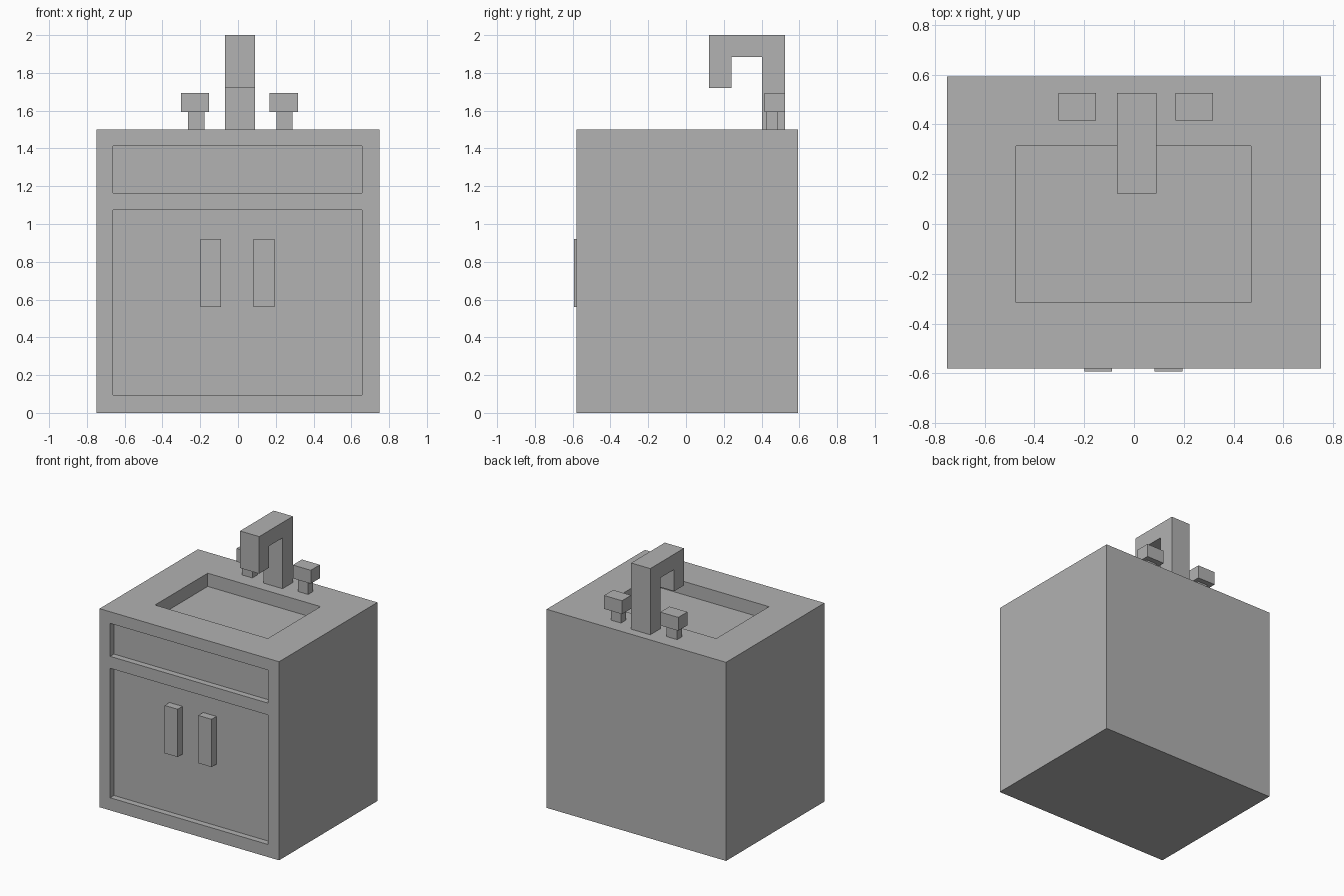
import bpy
import bmesh

if "Cube" in bpy.data.objects:
    bpy.data.objects.remove(bpy.data.objects["Cube"])

grey = bpy.data.materials.new("grey")
grey.diffuse_color = (0.445, 0.445, 0.445, 1)
grey.use_nodes = True
grey.node_tree.nodes["Principled BSDF"].inputs["Base Color"].default_value = grey.diffuse_color


def add_mesh(name, bm):
    mesh = bpy.data.meshes.new(name)
    bmesh.ops.recalc_face_normals(bm, faces=bm.faces)
    bm.to_mesh(mesh)
    bm.free()
    mesh.materials.append(grey)
    obj = bpy.data.objects.new(name, mesh)
    bpy.context.collection.objects.link(obj)
    return obj


def box(name, x, y, z):
    """Box spanning the given (low, high) ranges."""
    bm = bmesh.new()
    bmesh.ops.create_cube(bm, size=1)
    for v in bm.verts:
        v.co = [r[0] if c < 0 else r[1] for c, r in zip(v.co, (x, y, z))]
    return add_mesh(name, bm)


def cut(target, cutter):
    """Subtract the cutter from the target and discard it."""
    mod = target.modifiers.new("recess", 'BOOLEAN')
    mod.operation, mod.solver, mod.object = 'DIFFERENCE', 'EXACT', cutter
    bpy.context.view_layer.objects.active = target
    bpy.ops.object.modifier_apply(modifier=mod.name)
    bpy.data.objects.remove(cutter)


FRONT, BACK, TOP = -0.581, 0.593, 1.5
PANEL = FRONT + 0.046  # depth of the recessed front panels

# Cabinet body with basin, drawer panel and door panel recesses
cabinet = box("cabinet", (-0.75, 0.75), (FRONT, BACK), (0, TOP))
cut(cabinet, box("basin_cutter", (-0.473, 0.47), (-0.315, 0.314), (TOP - 0.1, TOP + 0.2)))
for z in ((1.163, 1.412), (0.095, 1.073)):
    cut(cabinet, box("panel_cutter", (-0.662, 0.657), (FRONT - 0.2, PANEL), z))

# Door handles
for side, x in (("left", (-0.198, -0.089)), ("right", (0.083, 0.194))):
    box(side + "_handle", x, (-0.593, PANEL), (0.56, 0.921))

# Faucet: hooked side profile extruded across x
profile = [(0.402, TOP), (0.402, 1.884), (0.24, 1.884), (0.24, 1.72),
           (0.123, 1.72), (0.123, 2.0), (0.525, 2.0), (0.525, TOP)]
bm = bmesh.new()
face = bm.faces.new([bm.verts.new((-0.069, y, z)) for y, z in profile])
extruded = bmesh.ops.extrude_face_region(bm, geom=[face])["geom"]
bmesh.ops.translate(bm, vec=(0.16, 0, 0),
                    verts=[g for g in extruded if isinstance(g, bmesh.types.BMVert)])
add_mesh("faucet", bm)

# Taps: narrow stem under a wider knob
for side, x, stem_x in (("left", (-0.303, -0.153), (-0.265, -0.178)),
                        ("right", (0.167, 0.317), (0.204, 0.288))):
    box(side + "_tap_stem", stem_x, (0.426, 0.484), (TOP, 1.593))
    box(side + "_tap_knob", x, (0.416, 0.525), (1.593, 1.694))
